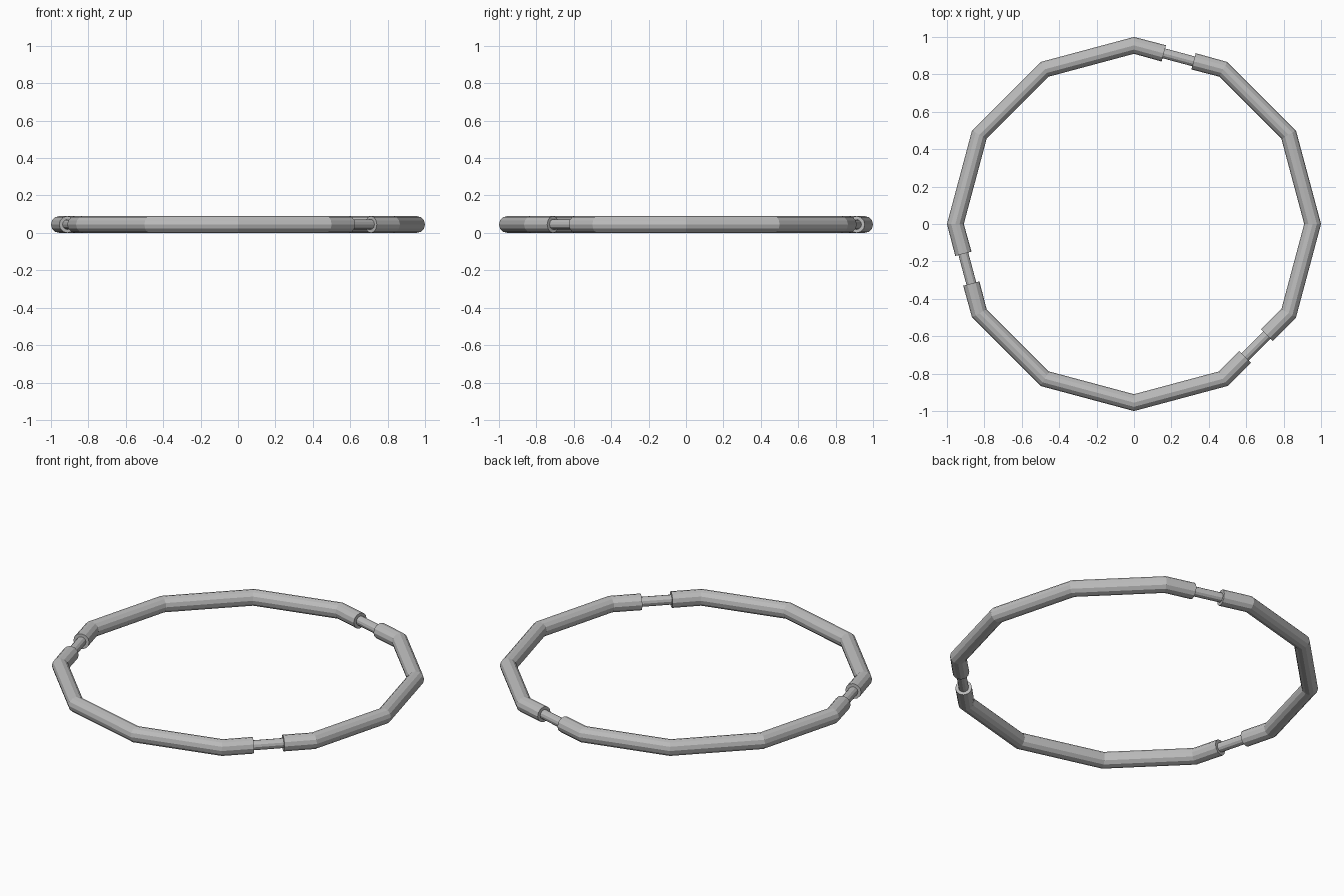
import bpy, bmesh, math
from mathutils import Vector

SIDES = 12          # sides of the ring and of its cross-section
RING_R = 0.955      # ring centreline radius at the corners
TUBE_R = 0.045
ROD_R = 0.027
UP = Vector((0, 0, 1))

cube = bpy.data.objects.get("Cube")
if cube:
    bpy.data.objects.remove(cube, do_unlink=True)

grey = bpy.data.materials.new("light_grey")
grey.use_nodes = True
colour = (0.5, 0.5, 0.5, 1)
grey.diffuse_color = colour
grey.node_tree.nodes["Principled BSDF"].inputs["Base Color"].default_value = colour


def corner(i):
    """Corner of the ring's centreline and its outward direction."""
    a = 2 * math.pi * i / SIDES
    out = Vector((math.cos(a), math.sin(a), 0))
    return out * RING_R + UP * TUBE_R, out


def along(i, t):
    """Point a fraction t along side i, with the side's outward direction."""
    a, b = corner(i), corner(i + 1)
    return a[0].lerp(b[0], t), (a[1] + b[1]).normalized()


def sweep(name, stations, radius):
    """Capped tube whose circular sections stand at the given stations."""
    bm = bmesh.new()
    rings = []
    for centre, out in stations:
        angles = [2 * math.pi * k / SIDES for k in range(SIDES)]
        rings.append([bm.verts.new(centre + radius * (out * math.cos(a) + UP * math.sin(a)))
                      for a in angles])
    for r0, r1 in zip(rings, rings[1:]):
        for k in range(SIDES):
            n = (k + 1) % SIDES
            bm.faces.new((r0[k], r0[n], r1[n], r1[k]))
    bm.faces.new(rings[0])
    bm.faces.new(rings[-1])
    bmesh.ops.recalc_face_normals(bm, faces=bm.faces)
    mesh = bpy.data.meshes.new(name)
    bm.to_mesh(mesh)
    bm.free()
    mesh.materials.append(grey)
    obj = bpy.data.objects.new(name, mesh)
    bpy.context.collection.objects.link(obj)


# Three thick arcs, joined by thin rods in the middle third of a side
for n, side in enumerate((2, 6, 10), 1):
    arc = [along(side, 2 / 3)]
    arc += [corner(side + k) for k in range(1, 5)]
    arc.append(along(side + 4, 1 / 3))
    sweep(f"ring_arc_{n}", arc, TUBE_R)
    sweep(f"connecting_rod_{n}", [along(side, 0.32), along(side, 0.68)], ROD_R)
